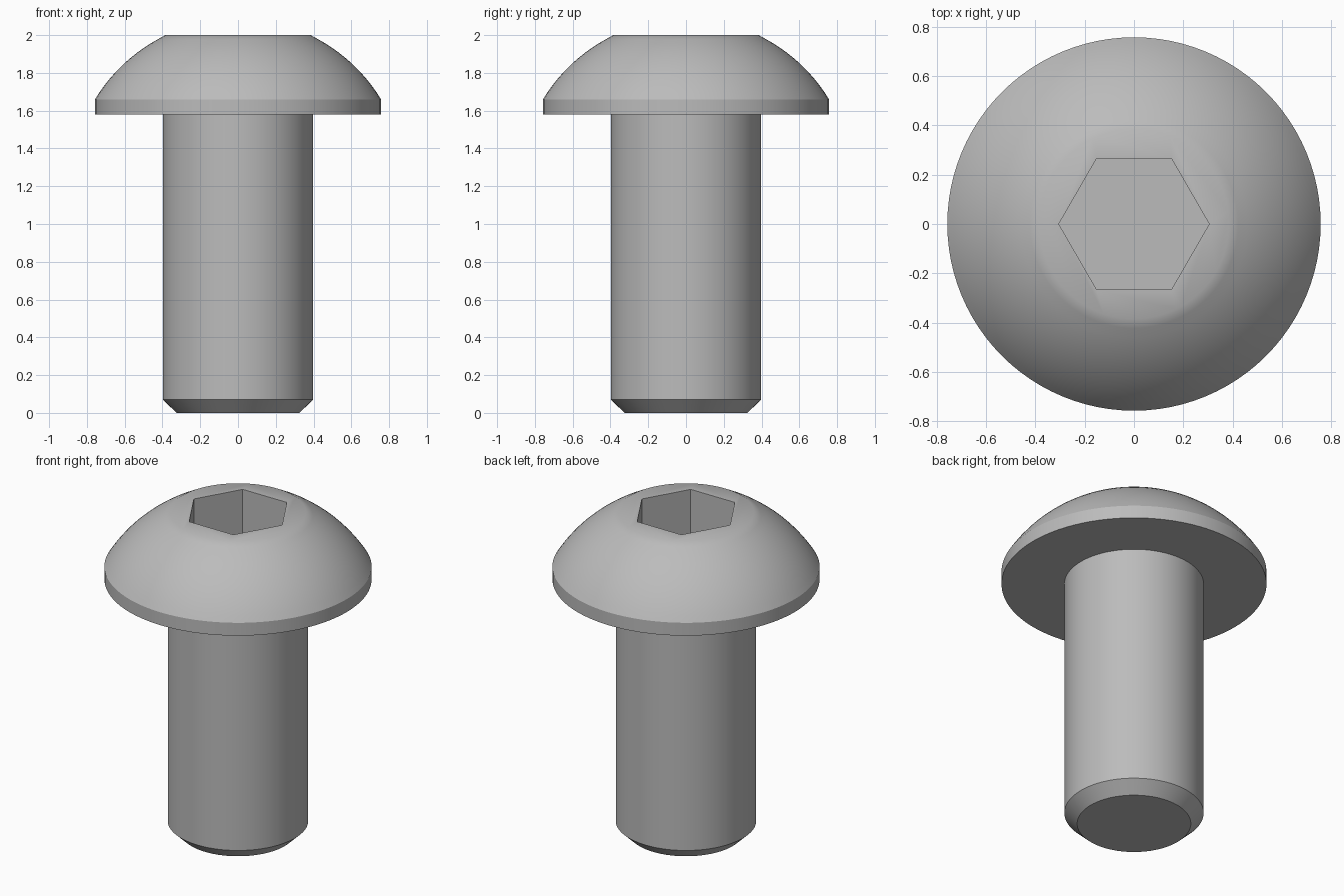
import bpy
import bmesh
import math

if "Cube" in bpy.data.objects:
    bpy.data.objects.remove(bpy.data.objects["Cube"])

STEPS = 96

steel = bpy.data.materials.new("grey steel")
steel.use_nodes = True
steel.diffuse_color = (0.5, 0.5, 0.5, 1)
steel.node_tree.nodes["Principled BSDF"].inputs["Base Color"].default_value = (0.5, 0.5, 0.5, 1)


def new_object(name, bm):
    bmesh.ops.recalc_face_normals(bm, faces=bm.faces)
    mesh = bpy.data.meshes.new(name)
    bm.to_mesh(mesh)
    bm.free()
    mesh.materials.append(steel)
    obj = bpy.data.objects.new(name, mesh)
    bpy.context.collection.objects.link(obj)
    return obj


# Screw profile: chamfered tip, shank, flat underside, rim and domed head
dome_centre, dome_radius = 1.2, 0.886
start, end = math.asin(0.757 / dome_radius), math.asin(0.385 / dome_radius)
profile = [(0.325, 0), (0.398, 0.07), (0.398, 1.58), (0.757, 1.58)]
for i in range(13):
    a = start + (end - start) * i / 12
    profile.append((dome_radius * math.sin(a), dome_centre + dome_radius * math.cos(a)))
profile[-1] = (0.385, 2)

# Revolve the profile and cap both ends
bm = bmesh.new()
rings = []
for r, z in profile:
    rings.append([bm.verts.new((r * math.cos(math.tau * k / STEPS),
                                r * math.sin(math.tau * k / STEPS), z))
                  for k in range(STEPS)])
for low, high in zip(rings, rings[1:]):
    for k in range(STEPS):
        n = (k + 1) % STEPS
        bm.faces.new((low[k], low[n], high[n], high[k]))
bm.faces.new(rings[0])
bm.faces.new(rings[-1])
screw = new_object("button_head_screw", bm)

# Hexagonal drive socket, with corners on the x axis
depth = 0.29
bm = bmesh.new()
bmesh.ops.create_cone(bm, cap_ends=True, segments=6, radius1=0.305, radius2=0.305, depth=2 * depth)
first = max(bm.verts, key=lambda v: v.co.x).co
turn = math.atan2(first.y, first.x)
for v in bm.verts:
    angle = round((math.atan2(v.co.y, v.co.x) - turn) / (math.pi / 3)) * math.pi / 3
    v.co = (0.305 * math.cos(angle), 0.305 * math.sin(angle), v.co.z + 2)
cutter = new_object("socket_cutter", bm)
cutter.hide_render = True

cut = screw.modifiers.new("hex_socket", "BOOLEAN")
cut.operation = "DIFFERENCE"
cut.solver = "EXACT"
cut.object = cutter
bpy.context.view_layer.objects.active = screw
screw.select_set(True)
bpy.ops.object.modifier_apply(modifier=cut.name)
bpy.data.objects.remove(cutter)

# Smooth the round surfaces, keeping the machined edges crisp
bpy.ops.object.shade_smooth_by_angle(angle=math.radians(30))
